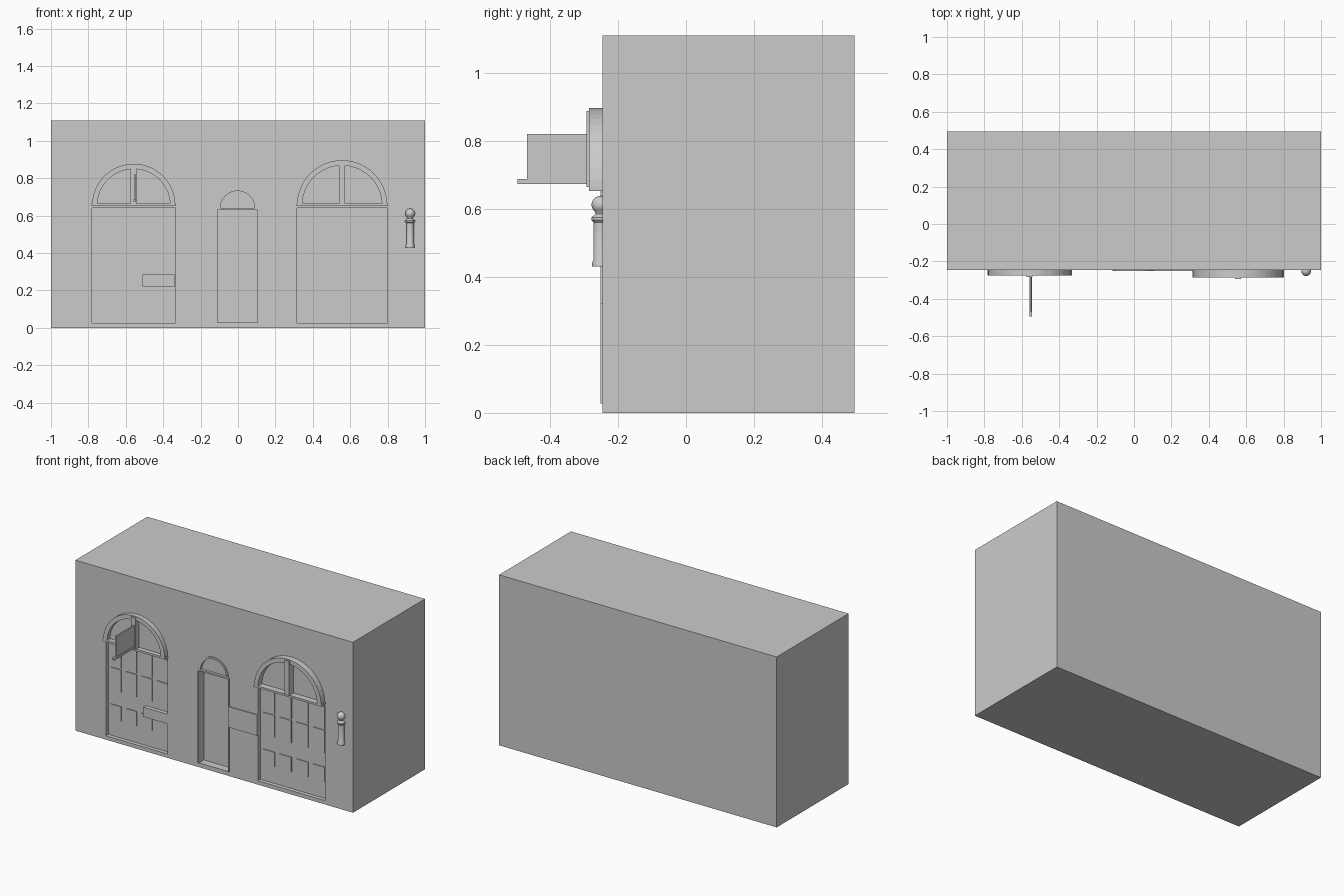
import bpy, bmesh, math

if "Cube" in bpy.data.objects:
    bpy.data.objects.remove(bpy.data.objects["Cube"])

FRONT, BACK, TOP = -0.245, 0.495, 1.11
grey = bpy.data.materials.new("plain_grey")
grey.diffuse_color = (0.6, 0.6, 0.6, 1)
grey.use_nodes = True
grey.node_tree.nodes["Principled BSDF"].inputs["Base Color"].default_value = grey.diffuse_color


def finish(name, bm):
    bmesh.ops.recalc_face_normals(bm, faces=bm.faces)
    me = bpy.data.meshes.new(name)
    bm.to_mesh(me)
    bm.free()
    me.materials.append(grey)
    ob = bpy.data.objects.new(name, me)
    bpy.context.collection.objects.link(ob)
    return ob


def box(name, x0, x1, y0, y1, z0, z1):
    bm = bmesh.new()
    bmesh.ops.create_cube(bm, size=1)
    for v in bm.verts:
        v.co = (x0 if v.co.x < 0 else x1, y0 if v.co.y < 0 else y1, z0 if v.co.z < 0 else z1)
    return finish(name, bm)


def prism(name, outline, y0, y1):
    """Extrude an x-z outline from y0 to y1."""
    bm = bmesh.new()
    face = bm.faces.new([bm.verts.new((x, y0, z)) for x, z in outline])
    new = bmesh.ops.extrude_face_region(bm, geom=[face])["geom"]
    for v in new:
        if isinstance(v, bmesh.types.BMVert):
            v.co.y = y1
    return finish(name, bm)


def arc(cx, cz, r, n):
    return [(cx + r * math.cos(math.pi * i / n), cz + r * math.sin(math.pi * i / n)) for i in range(n + 1)]


def arch_ring(name, cx, cz, r, width, y0, y1, n=24):
    return prism(name, arc(cx, cz, r, n) + arc(cx, cz, r - width, n)[::-1], y0, y1)


# Building block
wall = box("building", -1, 1, FRONT, BACK, 0, TOP)


def cut(cutter):
    cutter.hide_render = True
    mod = wall.modifiers.new("opening", "BOOLEAN")
    mod.operation, mod.solver, mod.object = "DIFFERENCE", "EXACT", cutter
    bpy.context.view_layer.objects.active = wall
    bpy.ops.object.modifier_apply(modifier=mod.name)
    bpy.data.objects.remove(cutter)


# Two wide doorways: recess, panels, arched window above
for side, x0, x1, lip in (("left", -0.78, -0.335, -0.275), ("right", 0.315, 0.798, -0.285)):
    cx, r, back = (x0 + x1) / 2, (x1 - x0) / 2, FRONT + 0.025
    cut(box("recess", x0, x1, -0.4, back, 0.025, 0.64))
    step = (x1 - x0) / 4
    for i in range(4):
        px = x0 + i * step
        for row, z0, z1 in (("base", 0.135, 0.23), ("middle", 0.325, 0.47), ("upper", 0.48, 0.625)):
            box(f"{side}_door_{row}_panel", px + 0.02, px + step - 0.015, back - 0.006, back + 0.004, z0, z1)
    arch_ring(f"{side}_arch", cx, 0.655, r, 0.028, lip, FRONT + 0.005)
    box(f"{side}_arch_sill", x0 - 0.003, x1 + 0.003, lip, FRONT + 0.005, 0.652, 0.665)
    box(f"{side}_arch_mullion", cx - 0.016, cx + 0.016, lip - 0.008, FRONT + 0.005, 0.665, 0.655 + r - 0.008)

# Narrow middle doorway with a fanlight
cut(box("recess", -0.11, 0.105, -0.4, FRONT + 0.05, 0.028, 0.632))
cut(prism("fanlight_recess", arc(-0.0025, 0.64, 0.092, 20), -0.4, FRONT + 0.01))
arch_ring("middle_arch", -0.0025, 0.64, 0.105, 0.012, FRONT - 0.006, FRONT + 0.005)
box("middle_lintel", -0.115, 0.11, FRONT - 0.006, FRONT + 0.005, 0.63, 0.64)
for x in (-0.115, 0.105):
    box("middle_jamb", x, x + 0.006, FRONT - 0.007, FRONT + 0.005, 0.028, 0.632)

# Wall board, and small notice on the left door
box("wall_board", 0.108, 0.315, FRONT - 0.007, FRONT + 0.005, 0.32, 0.455)
box("door_notice", -0.51, -0.336, FRONT - 0.002, FRONT + 0.024, 0.222, 0.285)

# Hanging sign on its bracket
box("sign_bracket", -0.56, -0.545, -0.495, -0.275, 0.673, 0.688)
box("sign_board", -0.557, -0.548, -0.468, -0.28, 0.688, 0.82)

# Wall lamp: turned profile (radius, height)
profile = [(0, 0.43), (0.024, 0.43), (0.024, 0.442), (0.02, 0.45), (0.02, 0.56),
           (0.026, 0.567), (0.026, 0.575), (0.014, 0.585)]
profile += [(0.026 * math.sin(a), 0.612 - 0.026 * math.cos(a))
            for a in [math.pi * (0.2 + 0.1 * i) for i in range(8)]] + [(0, 0.638)]
bm = bmesh.new()
verts = [bm.verts.new((p[0], 0, p[1])) for p in profile]
edges = [bm.edges.new(pair) for pair in zip(verts, verts[1:])]
bmesh.ops.spin(bm, geom=verts + edges, cent=(0, 0, 0), axis=(0, 0, 1), angle=math.tau, steps=20)
bmesh.ops.remove_doubles(bm, verts=bm.verts, dist=0.0002)
lamp = finish("wall_lamp", bm)
lamp.location = (0.92, -0.252, 0)
bpy.ops.object.select_all(action="DESELECT")
lamp.select_set(True)
bpy.context.view_layer.objects.active = lamp
bpy.ops.object.shade_smooth_by_angle(angle=math.radians(35))
